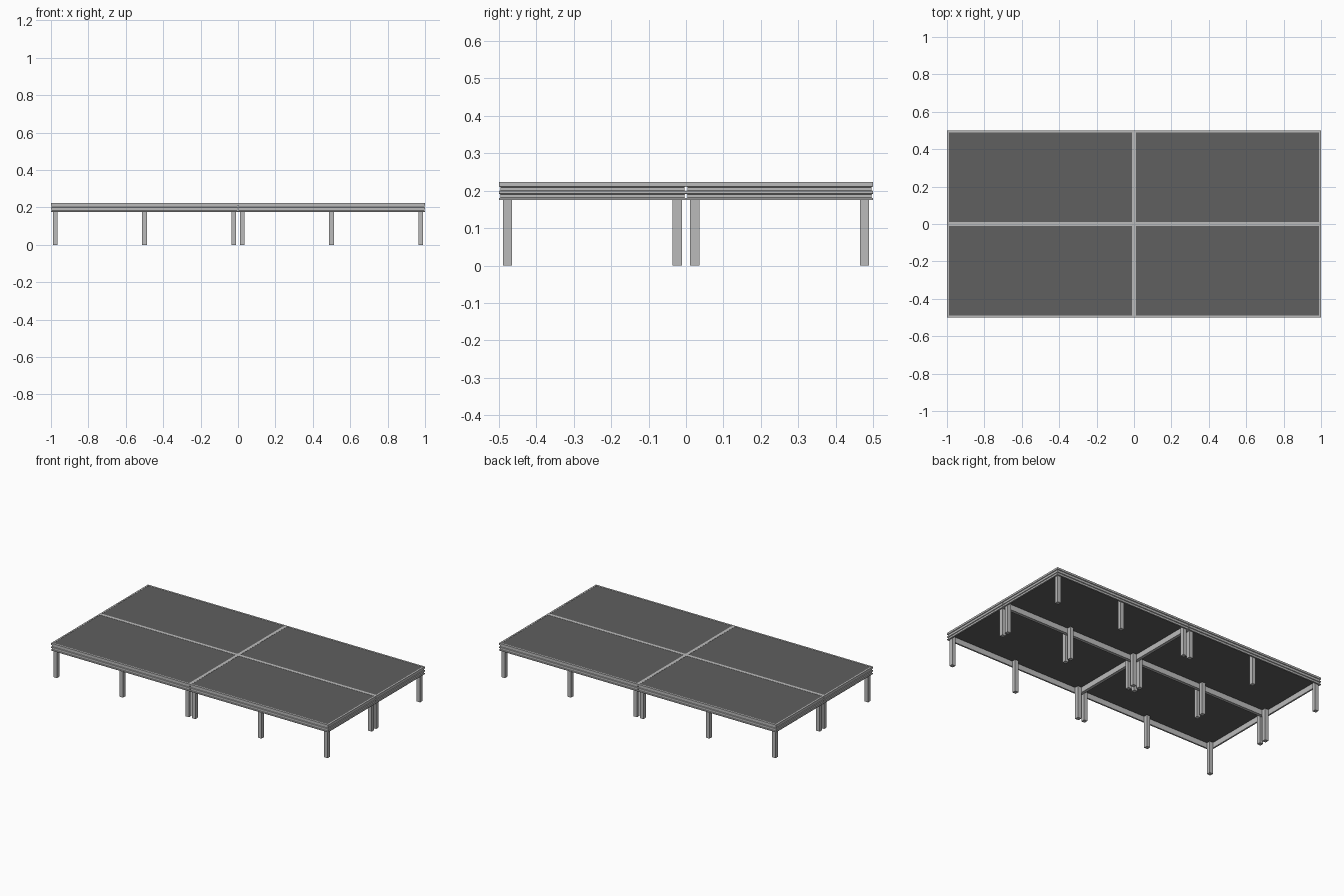
import bpy, bmesh

cube = bpy.data.objects.get("Cube")
if cube:
    bpy.data.objects.remove(cube, do_unlink=True)


def make_material(name, rgb, metallic=0.0):
    m = bpy.data.materials.new(name)
    m.use_nodes = True
    m.diffuse_color = (*rgb, 1)
    m.node_tree.nodes["Principled BSDF"].inputs["Base Color"].default_value = (*rgb, 1)
    return m


ALUMINIUM = make_material("aluminium grey", (0.50, 0.50, 0.50))
DECK = make_material("dark deck", (0.115, 0.115, 0.115))

LENGTH, WIDTH = 1.0, 0.5          # one platform panel
BOTTOM, TOP = 0.175, 0.223        # rail heights
RAIL = 0.01                       # rail thickness
DECK_LOW, DECK_TOP = 0.21, 0.222
LEG, LEG_INSET = 0.025, 0.0105

# Rail section as (inset from outer edge, height), with two outer grooves
SECTION = [(0, BOTTOM), (0, 0.180), (0.004, 0.182), (0.004, 0.190), (0, 0.192),
           (0, 0.199), (0.004, 0.201), (0.004, 0.209), (0, 0.211), (0, TOP),
           (RAIL, TOP), (RAIL, BOTTOM)]


def finish(bm, name, material):
    bmesh.ops.recalc_face_normals(bm, faces=bm.faces)
    mesh = bpy.data.meshes.new(name)
    bm.to_mesh(mesh)
    bm.free()
    mesh.materials.append(material)
    obj = bpy.data.objects.new(name, mesh)
    bpy.context.collection.objects.link(obj)


def box(name, x, y, sx, sy, z0, z1, material):
    bm = bmesh.new()
    bmesh.ops.create_cube(bm, size=1)
    bmesh.ops.scale(bm, vec=(sx, sy, z1 - z0), verts=bm.verts)
    bmesh.ops.translate(bm, vec=(x, y, (z0 + z1) / 2), verts=bm.verts)
    finish(bm, name, material)


def rail_frame(name, cx, cy):
    # Sweep the section around the panel with mitred corners
    bm = bmesh.new()
    rings = []
    for sx, sy in ((-1, -1), (1, -1), (1, 1), (-1, 1)):
        rings.append([bm.verts.new((cx + sx * (LENGTH / 2 - d),
                                    cy + sy * (WIDTH / 2 - d), z))
                      for d, z in SECTION])
    n = len(SECTION)
    for i in range(4):
        a, b = rings[i], rings[(i + 1) % 4]
        for j in range(n):
            k = (j + 1) % n
            bm.faces.new((a[j], b[j], b[k], a[k]))
    finish(bm, name, ALUMINIUM)


# Four identical panels, each with frame, deck and six legs
for px, side in ((-1, "right"), (1, "left")):
    for py, end in ((-1, "front"), (1, "back")):
        tag = f"{end}_{side}"
        cx, cy = px * LENGTH / 2, py * WIDTH / 2
        rail_frame(f"{tag}_frame", cx, cy)
        box(f"{tag}_deck", cx, cy, LENGTH - 2 * RAIL, WIDTH - 2 * RAIL,
            DECK_LOW, DECK_TOP, DECK)
        dx = LENGTH / 2 - LEG_INSET - LEG / 2
        dy = WIDTH / 2 - LEG_INSET - LEG / 2
        for i in (-1, 0, 1):
            for j in (-1, 1):
                box(f"{tag}_leg", cx + i * dx, cy + j * dy, LEG, LEG,
                    0, DECK_LOW, ALUMINIUM)
